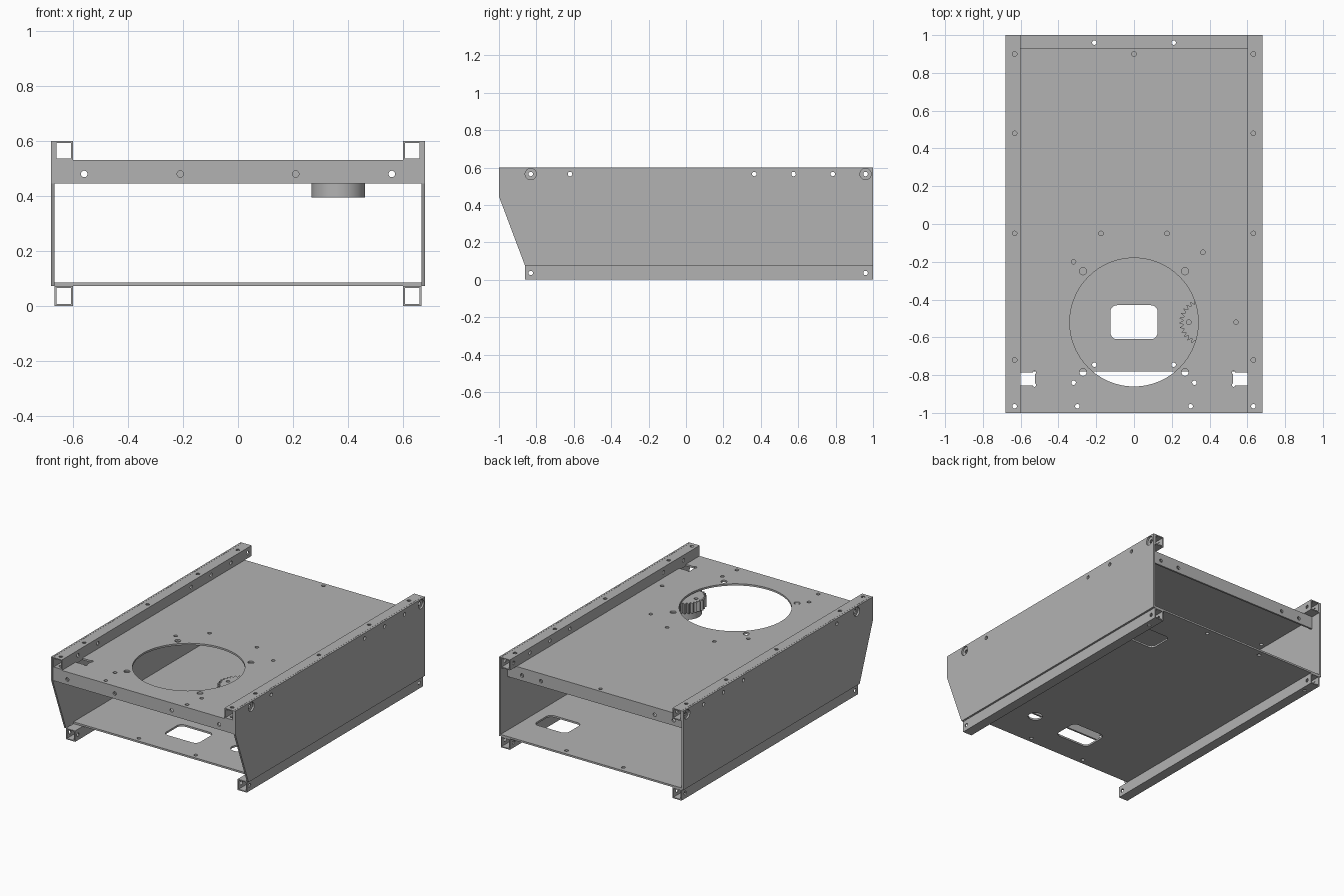
import bpy
import bmesh
from math import cos, sin, pi, radians

cube = bpy.data.objects.get("Cube")
if cube:
    bpy.data.objects.remove(cube, do_unlink=True)

metal = bpy.data.materials.new("grey_metal")
metal.use_nodes = True
COLOUR = (0.45, 0.45, 0.45, 1)
metal.diffuse_color = COLOUR
metal.node_tree.nodes["Principled BSDF"].inputs["Base Color"].default_value = COLOUR

PLACE = {
    "x": lambda u, v, t: (t, u, v),
    "y": lambda u, v, t: (u, t, v),
    "z": lambda u, v, t: (u, v, t),
}


def prism(bm, axis, pts, a, b):
    """Extrude a flat outline along an axis from a to b."""
    rings = [[bm.verts.new(PLACE[axis](u, v, t)) for u, v in pts] for t in (a, b)]
    n = len(pts)
    faces = [bm.faces.new(rings[0]), bm.faces.new(rings[1])]
    for i in range(n):
        j = (i + 1) % n
        faces.append(bm.faces.new((rings[0][i], rings[0][j], rings[1][j], rings[1][i])))
    bmesh.ops.recalc_face_normals(bm, faces=faces)


def rect(u0, v0, u1, v1):
    return [(u0, v0), (u1, v0), (u1, v1), (u0, v1)]


def circle(u, v, r, n=20):
    return [(u + r * cos(2 * pi * i / n), v + r * sin(2 * pi * i / n)) for i in range(n)]


def rounded(u, v, w, h, r):
    """Outline of a rectangle with round corners."""
    pts = []
    for k, (su, sv) in enumerate(((1, 1), (-1, 1), (-1, -1), (1, -1))):
        for i in range(6):
            ang = (k + i / 5) * pi / 2
            pts.append((u + su * (w / 2 - r) + r * cos(ang), v + sv * (h / 2 - r) + r * sin(ang)))
    return pts


def obj_from(label, items):
    """Make an object from a list of prisms."""
    bm = bmesh.new()
    for item in items:
        prism(bm, *item)
    mesh = bpy.data.meshes.new(label)
    bm.to_mesh(mesh)
    bm.free()
    ob = bpy.data.objects.new(label, mesh)
    bpy.context.collection.objects.link(ob)
    return ob


def make(name, solid, cuts, smooth=False):
    """Build a part from one prism and cut other prisms out of it."""
    ob = obj_from(name, [solid])
    ob.data.materials.append(metal)
    cutter = obj_from(name + "_cutter", cuts)
    cutter.hide_render = True
    mod = ob.modifiers.new("holes", "BOOLEAN")
    mod.operation = "DIFFERENCE"
    mod.solver = "EXACT"
    mod.use_self = True
    mod.object = cutter
    bpy.ops.object.select_all(action="DESELECT")
    bpy.context.view_layer.objects.active = ob
    ob.select_set(True)
    bpy.ops.object.modifier_apply(modifier=mod.name)
    bpy.data.objects.remove(cutter, do_unlink=True)
    if smooth:
        bpy.ops.object.shade_smooth_by_angle(angle=radians(25))


# Shared dimensions
W, INNER, T = 0.68, 0.668, 0.012
RAIL_IN, RAIL_X, WALL = 0.6, 0.632, 0.007
FLOOR, DECK, TOP = 0.073, 0.53, 0.6
SMALL = 0.012
RAIL_Y = (0.9, 0.48, -0.05, -0.72, -0.965)
SIDE_Y = (-0.62, 0.365, 0.575, 0.785)
END_Y = (-0.83, 0.96)

# Bent tray: floor and both side walls
tray = [(-W, TOP), (-W, FLOOR), (W, FLOOR), (W, TOP),
        (INNER, TOP), (INNER, FLOOR + T), (-INNER, FLOOR + T), (-INNER, TOP)]
tray_cuts = [
    ("x", [(-1.1, 0), (-0.86, 0), (-0.86, FLOOR), (-1, 0.445), (-1.1, 0.445)], -1, 1),
    ("z", rect(-INNER, -1.2, INNER, -0.78), 0.01, 0.3),
    ("z", rounded(0, -0.52, 0.25, 0.18, 0.035), 0, 0.2),
    ("z", rounded(0.47, 0.68, 0.24, 0.17, 0.035), 0, 0.2),
    ("z", circle(0.365, -0.52, 0.045, 32), 0, 0.2),
]
tray_cuts += [("z", circle(x, y, SMALL), 0, 0.2) for x in (-0.21, 0.21) for y in (-0.745, 0.96)]
tray_cuts += [("x", circle(y, 0.565, SMALL), -1, 1) for y in SIDE_Y]
tray_cuts += [("x", circle(y, 0.565, 0.03, 28), -1, 1) for y in END_Y]
make("tray", ("y", tray, -1, 1), tray_cuts)

# Deck with a flange folded down at the front and the rear
LIP, BACK = 0.445, 0.93
deck = [(-1, LIP), (-1, DECK), (BACK, DECK), (BACK, LIP), (BACK - T, LIP),
        (BACK - T, DECK - T), (T - 1, DECK - T), (T - 1, LIP)]
deck_cuts = [("z", circle(0, -0.52, 0.34, 96), 0.48, 0.6)]
single = [(0, 0.9), (0.365, -0.15), (-0.32, -0.2), (0.54, -0.52)]
paired = [(0.175, -0.05), (0.32, -0.84), (0.3, -0.965)] + [(RAIL_X, y) for y in RAIL_Y]
for x, y in single + paired + [(-x, y) for x, y in paired]:
    deck_cuts.append(("z", circle(x, y, SMALL), 0.48, 0.6))
for s in (-1, 1):
    for y in (-0.25, -0.785):
        deck_cuts.append(("z", circle(s * 0.27, y, 0.019), 0.48, 0.6))
    # Corner notch with relief cuts
    deck_cuts.append(("z", rect(s * 0.525, -0.855, s * 0.6, -0.785), 0.48, 0.6))
    for y in (-0.853, -0.787):
        deck_cuts.append(("z", circle(s * 0.527, y, 0.009, 14), 0.47, 0.61))
    # Flange holes
    deck_cuts.append(("y", circle(s * 0.56, 0.48, SMALL), -1.1, 1.1))
    deck_cuts.append(("y", circle(s * 0.21, 0.48, SMALL), -1.1, -0.9))
    deck_cuts.append(("y", circle(s * 0.42, 0.48, SMALL), 0.85, 1.1))
make("deck", ("x", deck, -0.667, 0.667), deck_cuts)

# Square tube rails
for side, s in (("left", 1), ("right", -1)):
    for level, z0, z1, y0 in (("upper", DECK, TOP, -1), ("lower", 0, FLOOR, -0.86)):
        xa, xb = s * RAIL_IN, s * (INNER - 0.001)
        bore = rect(xa + s * WALL, z0 + WALL, xb - s * WALL, z1 - WALL)
        cuts = [("y", bore, -1.2, 1.2)]
        upper = level == "upper"
        zc = 0.565 if upper else 0.036
        for y in END_Y + (SIDE_Y if upper else ()):
            cuts.append(("x", circle(y, zc, SMALL), s * 0.5, s * 0.8))
        for y in (RAIL_Y if upper else RAIL_Y[:1]):
            cuts.append(("z", circle(s * RAIL_X, y, SMALL), z0 - 0.1, z1 + 0.1))
        make(f"{level}_{side}_rail", ("y", rect(xa, z0, xb, z1), y0, 1), cuts)

# Drive gear with a smooth hub below the deck
GX, GY, TEETH = 0.365, -0.52, 30
teeth = []
for i in range(TEETH * 4):
    r = 0.125 if i % 4 < 2 else 0.105
    ang = 2 * pi * (i + (0.25 if i % 2 == 0 else -0.25)) / (TEETH * 4)
    teeth.append((GX + r * cos(ang), GY + r * sin(ang)))
gear_cuts = [("z", circle(GX + dx * 0.075, GY + dy * 0.075, SMALL), 0.3, 0.6)
             for dx, dy in ((1, 0), (-1, 0), (0, 1), (0, -1))]
make("drive_gear", ("z", teeth, 0.445, 0.512), gear_cuts)
make("gear_hub", ("z", circle(GX, GY, 0.0975, 48), 0.395, 0.445), gear_cuts, smooth=True)
